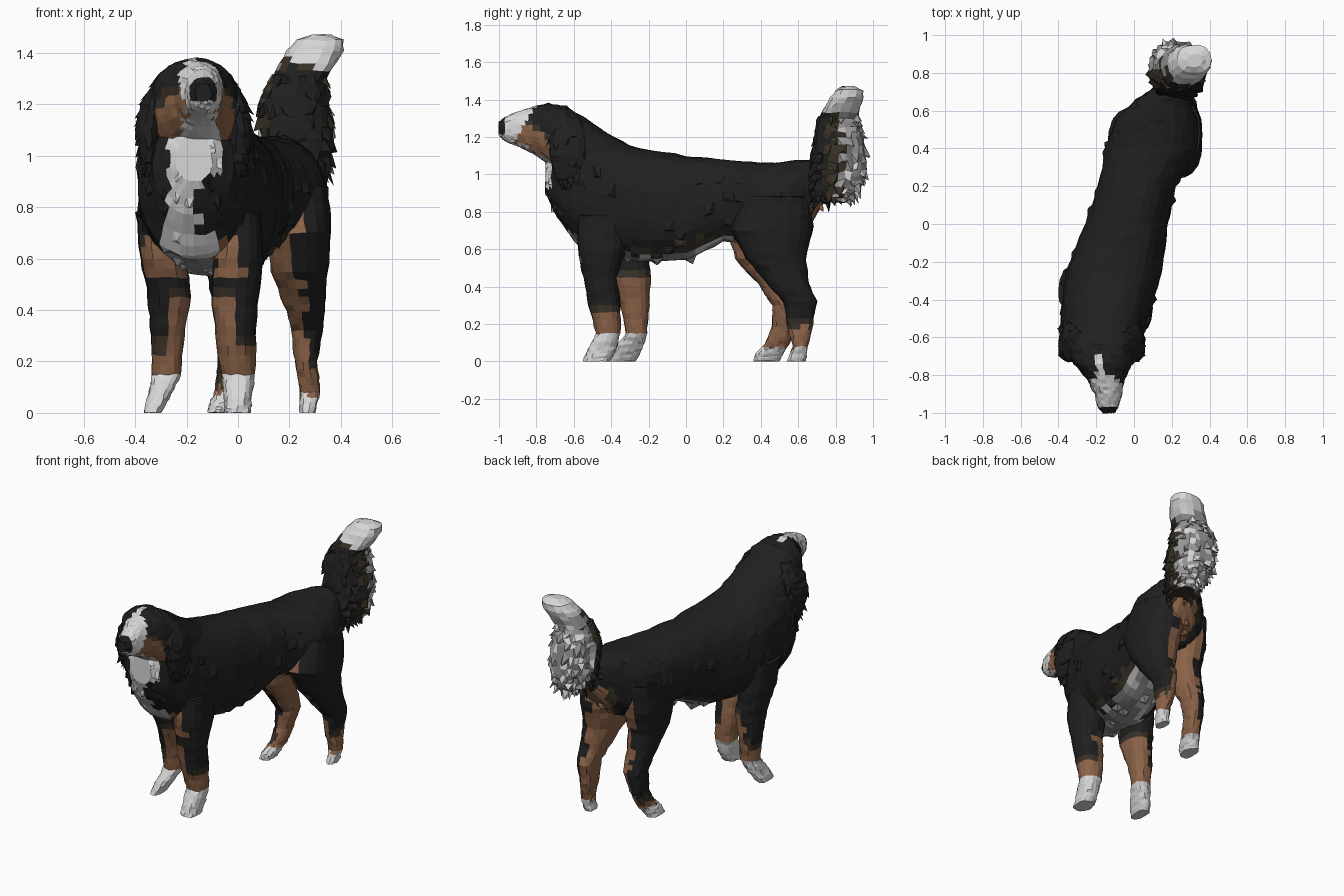
import bpy, bmesh, math, random
from mathutils import Vector

random.seed(7)
cube = bpy.data.objects.get("Cube")
if cube:
    bpy.data.objects.remove(cube, do_unlink=True)


def material(name, colour):
    mat = bpy.data.materials.new(name)
    mat.use_nodes = True
    mat.diffuse_color = (*colour, 1)
    bsdf = mat.node_tree.nodes["Principled BSDF"]
    bsdf.inputs["Base Color"].default_value = (*colour, 1)
    bsdf.inputs["Roughness"].default_value = 0.9
    return mat


BLACK, DARK, BROWN, WHITE, GREY = range(5)
MATERIALS = [
    material("black fur", (0.014, 0.014, 0.014)),
    material("dark brown fur", (0.04, 0.03, 0.02)),
    material("tan fur", (0.26, 0.125, 0.065)),
    material("white fur", (0.68, 0.68, 0.68)),
    material("grey fur", (0.3, 0.3, 0.3)),
]


def loft(name, axis, rings, paint, sides=20, steps=4, rough=0.004, tufts=0.0, length=0.05):
    """Skin oval rings (position, x range, other range) stacked along y or z."""
    bm = bmesh.new()
    dense = []
    for a, b in zip(rings, rings[1:]):
        for s in range(steps):
            dense.append([p + (q - p) * s / steps for p, q in zip(a, b)])
    dense.append(rings[-1])
    loops = []
    for pos, x0, x1, v0, v1 in dense:
        loop = []
        for i in range(sides):
            t = math.tau * i / sides
            c, s = math.cos(t), math.sin(t)
            c = math.copysign(abs(c) ** 0.85, c)
            s = math.copysign(abs(s) ** 0.85, s)
            x = (x0 + x1) / 2 + c * (x1 - x0) / 2
            v = (v0 + v1) / 2 + s * (v1 - v0) / 2
            co = Vector((x, pos, v) if axis == "y" else (x, v, pos))
            co += Vector(random.uniform(-rough, rough) for _ in range(3))
            co.z = max(co.z, 0)
            loop.append(bm.verts.new(co))
        loops.append(loop)
    for a, b in zip(loops, loops[1:]):
        for i in range(sides):
            j = (i + 1) % sides
            bm.faces.new((a[i], a[j], b[j], b[i]))
    bm.faces.new(loops[0])
    bm.faces.new(loops[-1])
    bmesh.ops.recalc_face_normals(bm, faces=bm.faces)
    bm.normal_update()
    for f in bm.faces:
        f.material_index = paint(f.calc_center_median(), f.normal)
    # Shaggy fur: pull the middle of random faces out and down into points
    chosen = [f for f in bm.faces if len(f.verts) == 4 and random.random() < tufts]
    if chosen:
        tips = bmesh.ops.poke(bm, faces=chosen)["verts"]
        bm.normal_update()
        moves = [(v, v.normal * 0.55 + Vector((0, 0.15, -0.7))) for v in tips]
        for v, d in moves:
            v.co += d * length * random.uniform(0.3, 1)
    mesh = bpy.data.meshes.new(name)
    bm.to_mesh(mesh)
    bm.free()
    for m in MATERIALS:
        mesh.materials.append(m)
    obj = bpy.data.objects.new(name, mesh)
    bpy.context.collection.objects.link(obj)


def tan_edge(d):
    """Tan inside a marking, dark brown along its border, black outside."""
    d += random.uniform(-0.012, 0.012)
    return BROWN if d > 0.015 else DARK if d > -0.025 else BLACK


def paint_torso(c, n):
    if c.y < -0.45 and n.y < -0.2:
        if c.z < 0.69:
            return (WHITE if c.z > 0.6 else GREY) if abs(c.x + 0.2) < 0.12 else BROWN
        middle, half = (-0.17, 0.1) if c.z > 0.93 else (-0.215, 0.065)
        if abs(c.x - middle) < half + random.uniform(-0.015, 0.015):
            return WHITE
    # Pale belly follows the slanted spine
    if n.z < -0.45 and c.z < 0.69 and c.y < 0.32:
        side = abs(c.x + 0.04 - c.y * 0.25) + random.uniform(-0.02, 0.02)
        return random.choice((GREY, GREY, WHITE)) if side < 0.13 else DARK if side < 0.16 else BLACK
    if c.y > 0.58 and c.z < 0.88 and n.y > 0.3:
        return tan_edge(0.1 - abs(c.x - 0.17))
    return BLACK


def paint_head(c, n):
    if c.y < -0.965 and c.z > 1.215:
        return BLACK
    if c.y < -0.92 + (c.z - 1.17) * 0.6:
        return WHITE
    blaze = -0.19 - (c.y + 0.72) * 0.25
    if c.y < -0.69 and n.z > 0.2 and abs(c.x - blaze) < 0.026:
        return WHITE
    if c.y < -0.62 and n.z < -0.6 and abs(c.x + 0.15) < 0.075:
        return WHITE
    if c.y < -0.67:
        return tan_edge(1.26 - c.z - (c.y + 0.83) * 0.7)
    return BLACK


def paint_tail(c, n):
    if c.z > 1.36 - (c.x - 0.25) * 0.4:
        return WHITE
    depth = c.y - 0.8 + random.uniform(-0.03, 0.03)
    if depth > 0.02:
        return random.choice((WHITE, GREY, GREY))
    return DARK if depth > -0.05 else BLACK


def leg_paint(inner, sock, stocking, lining, back, bib=False):
    """White foot, tan stocking, tan lining inside, and a tan patch at the chest."""
    def paint(c, n):
        if c.z < sock + random.uniform(-0.01, 0.01):
            return WHITE
        if bib and n.y < -0.3 and 0.54 < c.z < 0.69 and c.x < 0.02:
            return BROWN if -0.37 < c.x else DARK
        inside = n.x * inner + abs(n.y) * back > 0.22
        return tan_edge((lining if inside else stocking) - c.z)
    return paint


# Body from chest to rump: y, x range, z range
loft("torso", "y", [
    (-.75, -.24, -.10, .90, 1.08),
    (-.69, -.33, -.02, .77, 1.20),
    (-.57, -.39, .05, .61, 1.26),
    (-.42, -.385, .10, .57, 1.20),
    (-.25, -.36, .15, .53, 1.14),
    (0, -.26, .18, .54, 1.10),
    (.2, -.19, .22, .64, 1.08),
    (.4, -.15, .34, .62, 1.06),
    (.55, -.10, .34, .64, 1.07),
    (.66, .01, .29, .72, 1.08),
    (.73, .12, .25, .84, 1.04),
], paint_torso, sides=32, tufts=0.08, length=0.035)

# Muzzle, skull and neck
loft("head", "y", [
    (-1, -.165, -.105, 1.21, 1.28),
    (-.97, -.19, -.08, 1.18, 1.305),
    (-.9, -.21, -.065, 1.15, 1.335),
    (-.82, -.25, -.05, 1.11, 1.36),
    (-.74, -.32, -.01, 1.06, 1.38),
    (-.64, -.36, .02, .96, 1.365),
    (-.55, -.36, .03, .90, 1.31),
    (-.42, -.32, .05, .85, 1.22),
    (-.25, -.22, .01, .90, 1.13),
], paint_head, sides=32)

# Hanging ears, the second mirrored across the head
EAR = [
    (1.3, -.32, -.26, -.66, -.57),
    (1.2, -.38, -.28, -.73, -.52),
    (1.1, -.40, -.30, -.73, -.53),
    (.98, -.38, -.31, -.70, -.57),
    (.92, -.36, -.33, -.66, -.61),
]
for name, flip in (("right_ear", False), ("left_ear", True)):
    rings = [(z, -.34 - b, -.34 - a, c, d) if flip else (z, a, b, c, d) for z, a, b, c, d in EAR]
    loft(name, "z", rings, lambda c, n: BLACK, sides=14, tufts=0.2, length=0.05)

# Plumed tail and its smooth tip: z, x range, y range
loft("tail", "z", [
    (.85, .20, .32, .68, .86),
    (.92, .14, .35, .66, .93),
    (1.02, .10, .37, .66, .96),
    (1.2, .08, .36, .68, .95),
    (1.31, .13, .34, .71, .92),
], paint_tail, sides=24, rough=0.01, tufts=0.35, length=0.055)

loft("tail_tip", "z", [
    (1.3, .13, .345, .71, .92),
    (1.36, .16, .385, .74, .93),
    (1.41, .19, .41, .77, .95),
    (1.45, .23, .41, .80, .95),
    (1.47, .28, .36, .83, .90),
], paint_tail, sides=14, steps=2)

# Legs: z, x range, y range, each with its own stance
loft("front_left_leg", "z", [
    (.78, -.08, .09, -.58, -.30),
    (.6, -.10, .10, -.58, -.32),
    (.45, -.10, .08, -.55, -.37),
    (.3, -.09, .07, -.52, -.35),
    (.15, -.065, .065, -.48, -.35),
    (.06, -.055, .055, -.53, -.37),
    (0, -.055, .05, -.55, -.41),
], leg_paint(-1, .15, .27, .46, .3, bib=True), sides=16)

loft("front_right_leg", "z", [
    (.78, -.40, -.20, -.48, -.22),
    (.6, -.38, -.20, -.46, -.20),
    (.45, -.35, -.18, -.40, -.19),
    (.3, -.34, -.21, -.35, -.195),
    (.15, -.335, -.22, -.32, -.21),
    (.07, -.35, -.26, -.38, -.23),
    (0, -.37, -.30, -.41, -.27),
], leg_paint(1, .15, .25, .46, .3, bib=True), sides=16)

loft("rear_left_leg", "z", [
    (.88, .08, .35, .30, .67),
    (.7, .10, .365, .24, .68),
    (.55, .13, .35, .32, .64),
    (.42, .18, .34, .43, .66),
    (.32, .21, .33, .52, .70),
    (.2, .22, .31, .54, .68),
    (.08, .24, .32, .57, .65),
    (0, .24, .30, .54, .64),
], leg_paint(-1, .075, .2, .8, .25), sides=18)

loft("rear_right_leg", "z", [
    (.88, -.13, .12, .26, .62),
    (.7, -.14, .10, .22, .60),
    (.55, -.12, .08, .26, .56),
    (.42, -.10, .06, .38, .58),
    (.3, -.08, .05, .46, .61),
    (.18, -.08, .02, .46, .59),
    (.09, -.09, 0, .42, .55),
    (.04, -.11, -.02, .37, .52),
    (0, -.12, -.04, .36, .50),
], leg_paint(1, .075, .12, .8, .2), sides=18)
